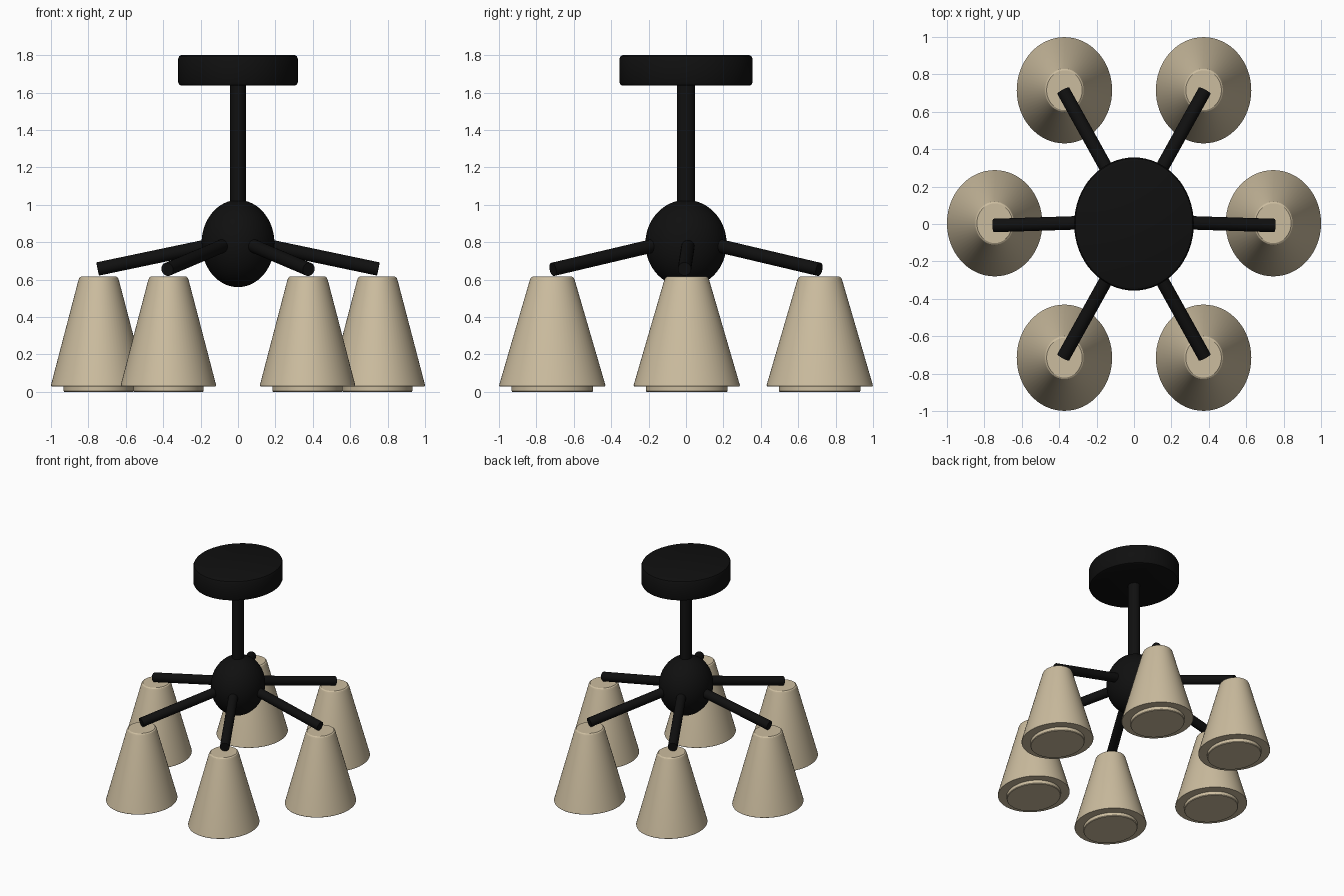
import bpy, bmesh, math
from mathutils import Vector

SEG = 64

cube = bpy.data.objects.get("Cube")
if cube:
    bpy.data.objects.remove(cube, do_unlink=True)


def make_material(name, rgb):
    m = bpy.data.materials.new(name)
    m.use_nodes = True
    col = (*rgb, 1.0)
    m.diffuse_color = col
    m.node_tree.nodes["Principled BSDF"].inputs["Base Color"].default_value = col
    return m


black = make_material("matte black", (0.005, 0.005, 0.005))
beige = make_material("beige shade", (0.60, 0.505, 0.345))


def finish(name, bm, mat, loc=(0, 0, 0)):
    bmesh.ops.recalc_face_normals(bm, faces=bm.faces)
    me = bpy.data.meshes.new(name)
    bm.to_mesh(me)
    bm.free()
    me.materials.append(mat)
    ob = bpy.data.objects.new(name, me)
    ob.location = loc
    bpy.context.collection.objects.link(ob)
    bpy.ops.object.select_all(action='DESELECT')
    ob.select_set(True)
    bpy.context.view_layer.objects.active = ob
    bpy.ops.object.shade_smooth_by_angle(angle=math.radians(30))
    return ob


def lathe(name, profile, mat, loc=(0, 0, 0)):
    """Closed elliptical turning; profile rows are (x radius, y radius, z)."""
    bm = bmesh.new()
    angles = [2 * math.pi * i / SEG for i in range(SEG)]
    rings = [[bm.verts.new((rx * math.cos(a), ry * math.sin(a), z)) for a in angles]
             for rx, ry, z in profile]
    for low, high in zip(rings, rings[1:]):
        for i in range(SEG):
            j = (i + 1) % SEG
            bm.faces.new((low[i], low[j], high[j], high[i]))
    bm.faces.new(rings[0][::-1])
    bm.faces.new(rings[-1])
    return finish(name, bm, mat, loc)


def rod(name, start, end, radius, mat):
    """Round bar between two points."""
    start, end = Vector(start), Vector(end)
    axis = end - start
    bm = bmesh.new()
    bmesh.ops.create_cone(bm, cap_ends=True, segments=32, radius1=radius,
                          radius2=radius, depth=axis.length)
    bmesh.ops.rotate(bm, verts=bm.verts,
                     matrix=axis.to_track_quat('Z', 'Y').to_matrix())
    return finish(name, bm, mat, (start + end) / 2)


# Ceiling canopy with softened rims
lathe("ceiling_canopy", [(0.303, 0.338, 1.637), (0.314, 0.350, 1.642),
                         (0.32, 0.356, 1.655), (0.32, 0.356, 1.782),
                         (0.314, 0.350, 1.795), (0.303, 0.338, 1.80)], black)

# Drop stem
lathe("stem", [(0.042, 0.048, 0.95), (0.042, 0.048, 1.66)], black)

# Central hub
bm = bmesh.new()
bmesh.ops.create_uvsphere(bm, u_segments=SEG, v_segments=32, radius=1)
bmesh.ops.scale(bm, vec=(0.195, 0.217, 0.233), verts=bm.verts)
finish("hub", bm, black, (0, 0, 0.793))

# Conical shade and the recessed diffuser disc under it
shade_profile = [(0.253, 0.282, 0.03), (0.255, 0.284, 0.036),
                 (0.108, 0.120, 0.598), (0.103, 0.115, 0.61),
                 (0.095, 0.106, 0.616)]
disc_profile = [(0.184, 0.214, 0.0), (0.188, 0.218, 0.005), (0.188, 0.218, 0.04)]

# Six lamps: label, shade centre, arm start, arm end
lamps = []
for side, s in (("left", 1), ("right", -1)):
    lamps.append((side, (s * 0.745, 0.004), (s * 0.13, 0.012, 0.787),
                  (s * 0.75, -0.008, 0.657)))
    for depth, d in (("front", -1), ("back", 1)):
        lamps.append((depth + "_" + side, (s * 0.372, d * 0.715),
                      (s * 0.06, d * 0.14, 0.79), (s * 0.378, d * 0.712, 0.655)))

for label, (x, y), start, end in lamps:
    rod("arm_" + label, start, end, 0.036, black)
    lathe("shade_" + label, shade_profile, beige, (x, y, 0))
    lathe("diffuser_" + label, disc_profile, beige, (x, y, 0))
